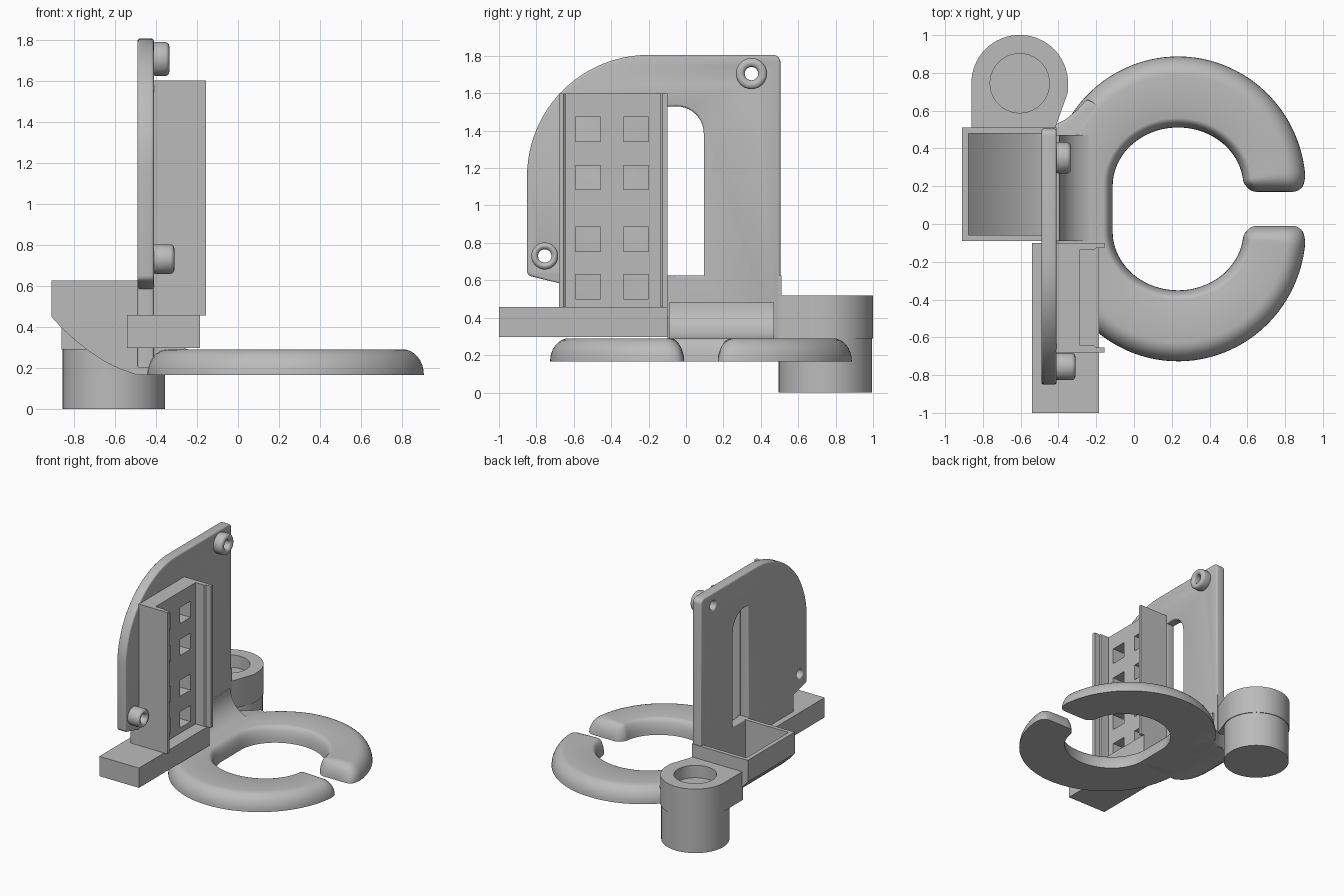
import bpy, bmesh, math
from math import sin, cos, pi, sqrt
from mathutils import Matrix

if "Cube" in bpy.data.objects:
    bpy.data.objects.remove(bpy.data.objects["Cube"], do_unlink=True)

grey = bpy.data.materials.new("plain grey")
grey.use_nodes = True
grey.diffuse_color = (0.5, 0.5, 0.5, 1)
grey.node_tree.nodes["Principled BSDF"].inputs["Base Color"].default_value = (0.5, 0.5, 0.5, 1)
parts = []

# Local profile axes (u, v, depth) mapped to the world for each extrusion axis
FRAMES = {
    "X": Matrix(((0, 0, 1), (1, 0, 0), (0, 1, 0))),
    "Y": Matrix(((1, 0, 0), (0, 0, -1), (0, 1, 0))),
    "Z": Matrix.Identity(3),
}


def add_mesh(name, mesh):
    mesh.materials.clear()
    mesh.materials.append(grey)
    ob = bpy.data.objects.new(name, mesh)
    bpy.context.collection.objects.link(ob)
    parts.append(ob)
    return ob


def prism(name, axis, loops, lo, hi, bevel=0.0):
    """Extrude a filled outline (first loop) with holes (other loops) along an axis."""
    curve = bpy.data.curves.new(name, "CURVE")
    curve.dimensions = "2D"
    curve.fill_mode = "BOTH"
    curve.extrude = (hi - lo) / 2 - bevel
    curve.bevel_depth = bevel
    curve.bevel_resolution = 2
    curve.offset = -bevel
    for loop in loops:
        spline = curve.splines.new("POLY")
        spline.points.add(len(loop) - 1)
        for p, (u, v) in zip(spline.points, loop):
            p.co = (u, v, 0, 1)
        spline.use_cyclic_u = True
    tmp = bpy.data.objects.new(name + "_outline", curve)
    bpy.context.collection.objects.link(tmp)
    graph = bpy.context.evaluated_depsgraph_get()
    mesh = bpy.data.meshes.new_from_object(tmp.evaluated_get(graph))
    bpy.data.objects.remove(tmp, do_unlink=True)
    mid = (lo + hi) / 2 * (-1 if axis == "Y" else 1)
    mesh.transform(FRAMES[axis].to_4x4() @ Matrix.Translation((0, 0, mid)))
    bm = bmesh.new()
    bm.from_mesh(mesh)
    bmesh.ops.remove_doubles(bm, verts=bm.verts, dist=0.0005)
    bmesh.ops.recalc_face_normals(bm, faces=bm.faces)
    bm.to_mesh(mesh)
    bm.free()
    return add_mesh(name, mesh)


def arc(cu, cv, r, a0, a1, n=16):
    angles = [math.radians(a0 + (a1 - a0) * i / n) for i in range(n + 1)]
    return [(cu + r * cos(a), cv + r * sin(a)) for a in angles]


def circle(cu, cv, r, n=40):
    return arc(cu, cv, r, 0, 360 - 360 / n, n - 1)


def rect(u0, v0, u1, v1):
    return [(u0, v0), (u1, v0), (u1, v1), (u0, v1)]


# Upright mounting plate with slot and two screw holes
screws = {"upper": (0.35, 1.705, 0.083, -0.335), "lower": (-0.755, 0.73, 0.072, -0.31)}
outline = ([(0.505, 0.2)] + arc(0.465, 1.765, 0.04, 0, 90, 6)
           + arc(-0.2, 1.155, 0.65, 90, 180, 24) + arc(-0.82, 0.65, 0.03, 180, 255, 5)
           + [(-0.68, 0.585), (-0.68, 0.4), (-0.1, 0.4), (-0.1, 0.2)])
slot = [(-0.1, 0.625), (0.095, 0.625)] + arc(-0.05, 1.385, 0.145, 0, 90, 10) + [(-0.1, 1.53)]
holes = [circle(y, z, 0.036, 20) for y, z, r, x in screws.values()]
prism("mounting_plate", "X", [outline, slot] + holes, -0.49, -0.41, 0.012)
for label, (y, z, r, x) in screws.items():
    prism(label + "_screw_boss", "X", [circle(y, z, r), circle(y, z, 0.036, 20)], -0.42, x, 0.02)

# Channel rack: windowed web and two side flanges
windows = [rect(y, z, y + 0.133, z + 0.13)
           for y in (-0.59, -0.333) for z in (0.5, 0.755, 1.085, 1.343)]
prism("rack_web", "X", [rect(-0.67, 0.455, -0.11, 1.6)] + windows, -0.412, -0.285)
for label, edge, s in (("front", -0.68, 1), ("rear", -0.1, -1)):
    flange = [(-0.412, edge), (-0.155, edge), (-0.155, edge + s * 0.026),
              (-0.2, edge + s * 0.026), (-0.21, edge + s * 0.036), (-0.412, edge + s * 0.036)]
    prism(label + "_rack_flange", "Z", [flange], 0.455, 1.6)

# Base bar under the rack
prism("base_bar", "Z", [rect(-0.54, -1.0, -0.185, -0.1)], 0.297, 0.457)

# Open tray behind the plate: curved floor and walls
under = [(-0.91, 0.45), (-0.86, 0.395), (-0.795, 0.335), (-0.73, 0.283),
         (-0.65, 0.23), (-0.57, 0.192), (-0.49, 0.165), (-0.41, 0.165)]
upper = [(min(x + 0.035, -0.41), z + 0.035) for x, z in reversed(under)]
prism("tray_floor", "Y", [[(-0.91, 0.625)] + under + upper + [(-0.875, 0.625)]], -0.09, 0.51)
for label, y in (("front", -0.09), ("rear", 0.478)):
    prism(label + "_tray_wall", "Y", [[(-0.91, 0.625)] + under + [(-0.41, 0.625)]], y, y + 0.032)

# Socket post with collar tab
centre = (-0.605, 0.745)
prism("post", "Z", [circle(*centre, 0.25, 56)], 0, 0.42)
collar = [(-0.86, 0.5)] + list(reversed(arc(*centre, 0.256, 0, 180, 32))) + [(-0.349, 0.7), (-0.42, 0.5)]
prism("collar", "Z", [collar, circle(*centre, 0.157)], 0.29, 0.52)

# Blend between the plate and the holder ring
saddle = [(-0.15, 0.2), (-0.45, 0.2), (-0.45, 0.47)] + arc(-0.2, 0.48, 0.195, 180, 270, 12)
prism("saddle_fillet", "Y", [saddle], -0.09, 0.47)
neck = [(-0.49, -0.09), (-0.16, -0.09), (-0.16, 0.62), (-0.25, 0.66),
        (-0.3, 0.605), (-0.36, 0.555), (-0.42, 0.525), (-0.49, 0.51)]
prism("neck", "Z", [neck], 0.165, 0.287, 0.02)


# Open holder ring: flat underside, rounded top, rounded tips
def ease(d, r):
    k = max(0.0, min(d / r, 1.0))
    return sqrt(max(0.0, 1 - (1 - k) ** 2))


def station(inner, outer, tip_gap):
    """One cross-section: flat bottom corners plus a domed top."""
    f = max(ease(tip_gap, 0.08), 0.01)
    trim = 0.07 * (1 - f)
    dx, dy = outer[0] - inner[0], outer[1] - inner[1]
    w = sqrt(dx * dx + dy * dy)
    span = w - 2 * trim
    dists = [0.05 * (1 - cos(pi / 2 * i / 6)) for i in range(7)]
    dists += [span - 0.1 * (1 - cos(pi / 2 * i / 8)) for i in range(8, -1, -1)]
    ring = []
    for d in dists:
        h = 0.125 * f * min(ease(d, 0.05), ease(span - d, 0.1))
        t = (d + trim) / w
        ring.append((inner[0] + dx * t, inner[1] + dy * t, 0.165 + h))
    return ring


CX, TOP, LOW = 0.233, 0.2, -0.04
half = [(0, -0.03 + e) for e in (0, 0.002, 0.006, 0.013, 0.021)]
half += [(pi * (i / 56) ** 1.25, 0) for i in range(57)]


def half_ring(cy, s):
    out = []
    for a, drop in half:
        inner = (CX + 0.346 * cos(a), cy + s * (0.311 * sin(a) + drop))
        outer = (CX + 0.676 * cos(a), cy + s * (0.687 * sin(a) + drop))
        gap = 0.03 + drop + 0.45 * sin(a) if a < pi / 2 else 1
        out.append(station(inner, outer, gap))
    return out


sections = half_ring(TOP, 1) + list(reversed(half_ring(LOW, -1)))
bm = bmesh.new()
rows = [[bm.verts.new(p) for p in sec] for sec in sections]
for a, b in zip(rows, rows[1:]):
    for i in range(len(a)):
        j = (i + 1) % len(a)
        bm.faces.new((a[i], a[j], b[j], b[i]))
bm.faces.new(rows[0])
bm.faces.new(rows[-1])
bmesh.ops.recalc_face_normals(bm, faces=bm.faces)
ring_mesh = bpy.data.meshes.new("holder_ring")
bm.to_mesh(ring_mesh)
bm.free()
add_mesh("holder_ring", ring_mesh)

# Smooth rounded surfaces, keep hard edges crisp
bpy.ops.object.select_all(action="DESELECT")
for ob in parts:
    ob.select_set(True)
bpy.context.view_layer.objects.active = parts[0]
bpy.ops.object.shade_smooth_by_angle(angle=math.radians(35))
